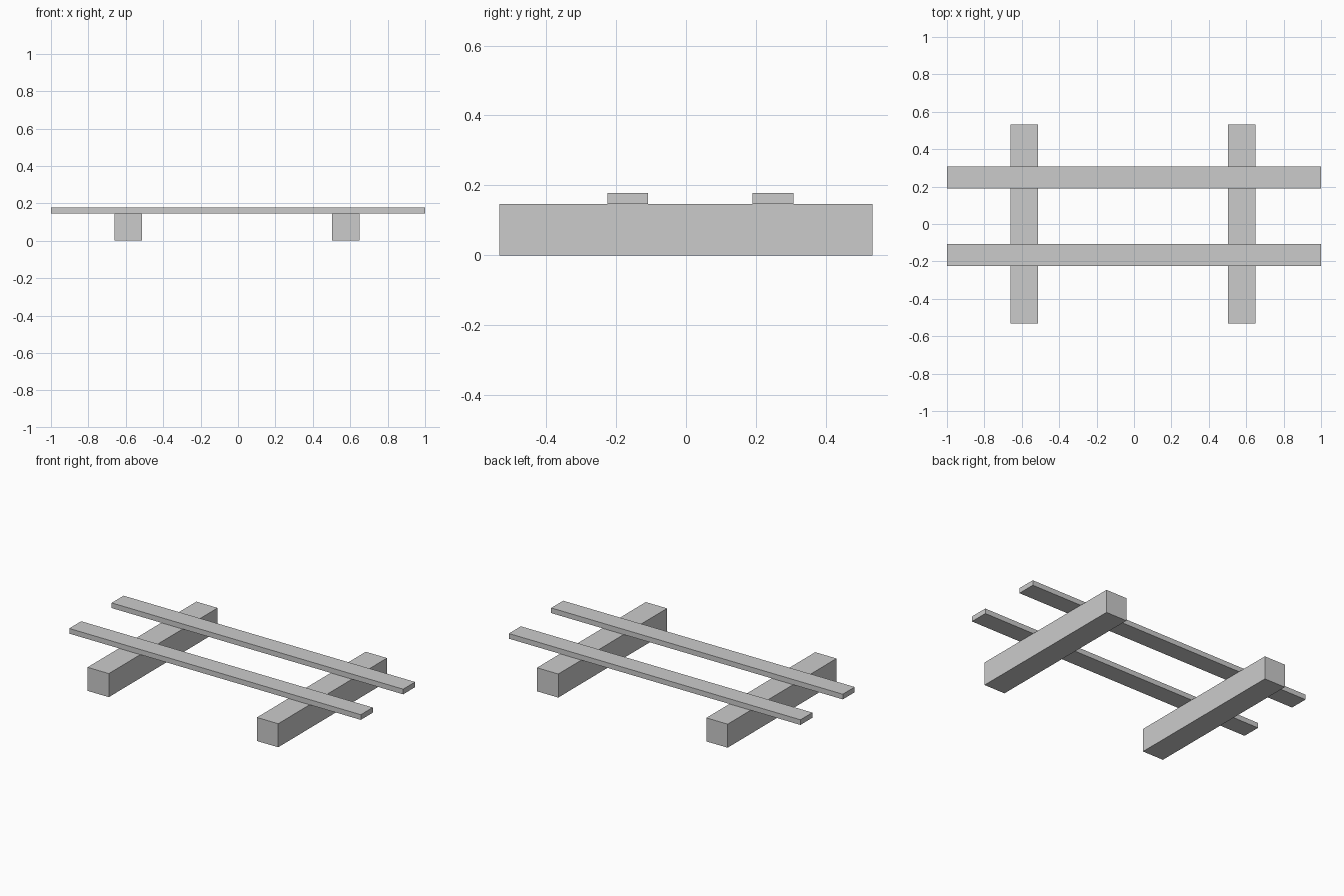
import bpy

if "Cube" in bpy.data.objects:
    bpy.data.objects.remove(bpy.data.objects["Cube"])


def box(name, x, y, z):
    """Box from (min, max) ranges on each axis."""
    centre = [(a + b) / 2 for a, b in (x, y, z)]
    bpy.ops.mesh.primitive_cube_add(size=1, location=centre)
    ob = bpy.context.object
    ob.name = name
    ob.scale = [b - a for a, b in (x, y, z)]
    bpy.ops.object.transform_apply(location=False, rotation=False, scale=True)
    return ob


BEAM_H = 0.146
TOP = 0.178

# Square support beams running front to back
for name, x0 in (("left_beam", -0.659), ("right_beam", 0.503)):
    box(name, (x0, x0 + BEAM_H), (-0.533, 0.533), (0, BEAM_H))

# Thin planks lying across the beams
for name, y0 in (("front_plank", -0.225), ("back_plank", 0.190)):
    box(name, (-1, 1), (y0, y0 + 0.117), (BEAM_H, TOP))
